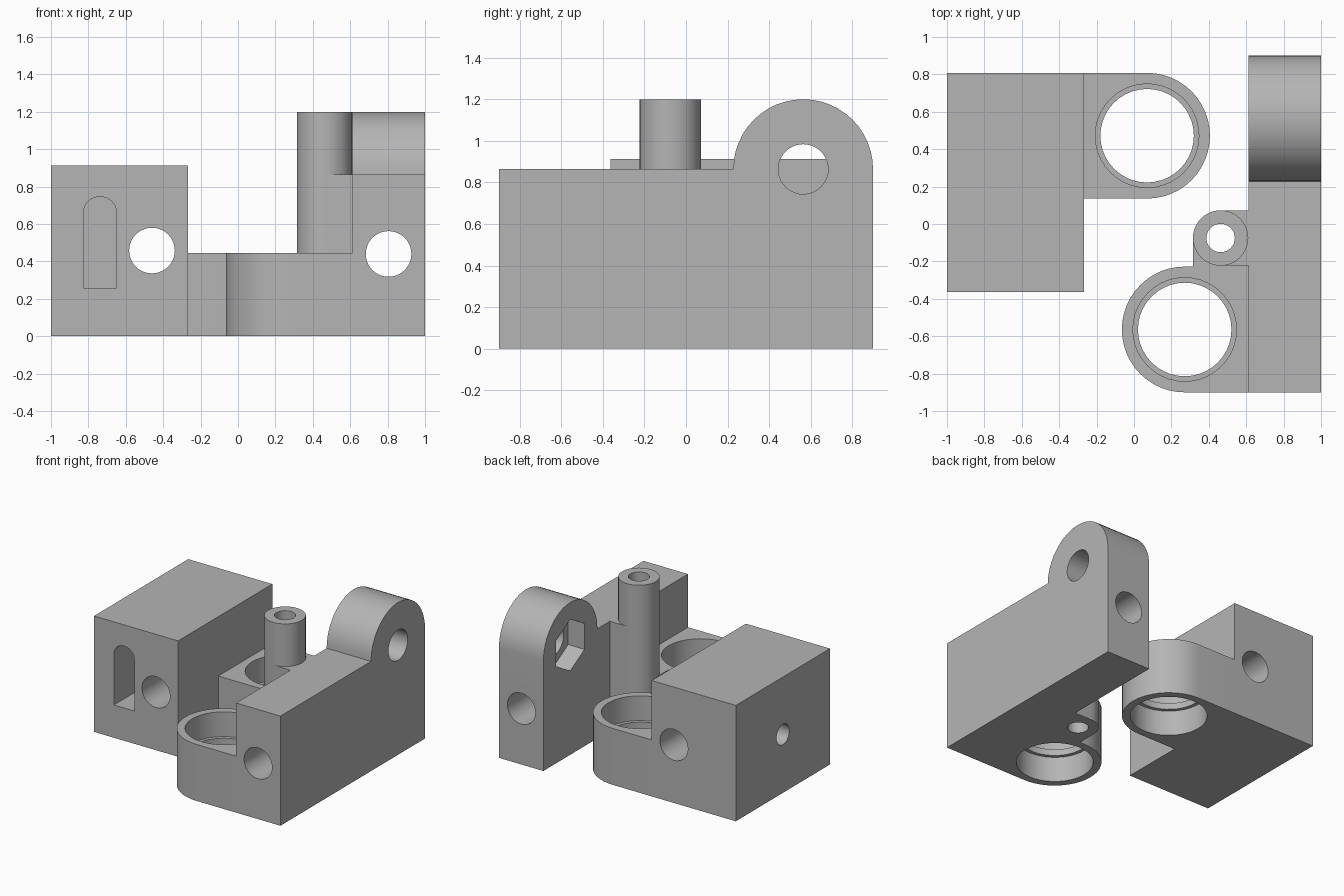
import bpy
import bmesh
from math import cos, sin, pi
from mathutils import Vector

cube = bpy.data.objects.get("Cube")
if cube:
    bpy.data.objects.remove(cube, do_unlink=True)

grey = bpy.data.materials.new("plain_grey")
grey.use_nodes = True
COLOR = (0.46, 0.46, 0.46, 1)
grey.diffuse_color = COLOR
grey.node_tree.nodes["Principled BSDF"].inputs["Base Color"].default_value = COLOR

BOSS_R, BORE_R, LIP_R, ROD_R = 0.336, 0.277, 0.25, 0.122
BOSS_TOP = 0.445


# Profiles
def rect(u0, u1, v0, v1):
    return [(u0, v0), (u1, v0), (u1, v1), (u0, v1)]


def arc(u, v, r, start=0.0, sweep=2 * pi, steps=40):
    count = steps if sweep >= 2 * pi else steps + 1
    return [(u + r * cos(start + sweep * i / steps),
             v + r * sin(start + sweep * i / steps)) for i in range(count)]


def prism(name, points, axis, lo, hi):
    """Extrude a 2D profile along an axis from lo to hi."""
    place = {"x": lambda u, v, w: (w, u, v),
             "y": lambda u, v, w: (u, w, v),
             "z": lambda u, v, w: (u, v, w)}[axis]
    bm = bmesh.new()
    face = bm.faces.new([bm.verts.new(place(u, v, lo)) for u, v in points])
    grown = bmesh.ops.extrude_face_region(bm, geom=[face])
    moved = [g for g in grown["geom"] if isinstance(g, bmesh.types.BMVert)]
    bmesh.ops.translate(bm, verts=moved, vec=Vector(place(0, 0, hi - lo)))
    bmesh.ops.recalc_face_normals(bm, faces=bm.faces)
    mesh = bpy.data.meshes.new(name)
    bm.to_mesh(mesh)
    bm.free()
    mesh.materials.append(grey)
    obj = bpy.data.objects.new(name, mesh)
    bpy.context.collection.objects.link(obj)
    return obj


def combine(body, others, operation):
    """Apply each boolean in turn and discard the tool object."""
    bpy.context.view_layer.objects.active = body
    for tool in others:
        mod = body.modifiers.new("combine", "BOOLEAN")
        mod.operation, mod.solver, mod.object = operation, "EXACT", tool
        bpy.ops.object.modifier_apply(modifier=mod.name)
        bpy.data.objects.remove(tool, do_unlink=True)


def bearing_bores(x, y):
    """Counterbores from above and below, leaving a thin lip between."""
    return [prism("bore_top", arc(x, y, BORE_R), "z", 0.25, BOSS_TOP + 0.1),
            prism("bore_bottom", arc(x, y, BORE_R), "z", -0.1, 0.2),
            prism("bore_lip", arc(x, y, LIP_R), "z", -0.2, 0.6)]


def finish(obj):
    bpy.ops.object.select_all(action="DESELECT")
    obj.select_set(True)
    bpy.context.view_layer.objects.active = obj
    bpy.ops.object.shade_smooth_by_angle(angle=pi / 6)


# Clamp block: box with a round bearing boss on its inner side
bx, by = 0.07, 0.472
clamp = prism("clamp_block", rect(-1, -0.267, -0.364, 0.808), "z", 0, 0.913)
boss = arc(bx, by, BOSS_R, -pi / 2, pi, 24) + [(-0.4, by + BOSS_R), (-0.4, by - BOSS_R)]
combine(clamp, [prism("clamp_boss", boss, "z", 0, BOSS_TOP)], "UNION")
slot = [(-0.827, 0.258), (-0.649, 0.258)] + arc(-0.738, 0.657, 0.089, 0, pi, 20)
combine(clamp, bearing_bores(bx, by) + [
    prism("rod_hole", arc(-0.46, 0.458, ROD_R), "y", -1, 1),
    prism("nut_slot", slot, "y", -0.5, 0.46),
    prism("screw_hole", arc(0.222, 0.46, 0.08), "x", -1.1, -0.46)], "DIFFERENCE")
finish(clamp)

# Hinge block: long box whose back end rises into a rounded lug
lug_y, lug_z = 0.564, 0.864
side = [(-0.9, 0), (lug_y + BOSS_R, 0)]
side += arc(lug_y, lug_z, BOSS_R, 0, pi, 24) + [(-0.9, lug_z)]
hinge = prism("hinge_block", side, "x", 0.613, 1)

# Its boss, the tall post, the web behind the post and the low filler
cx, cy = 0.271, -0.564
px, py, pr = 0.463, -0.075, 0.148
boss = arc(cx, cy, BOSS_R, pi / 2, pi, 24) + [(0.7, cy - BOSS_R), (0.7, cy + BOSS_R)]
combine(hinge, [
    prism("hinge_boss", boss, "z", 0, BOSS_TOP),
    prism("post_filler", rect(px - pr, 0.7, -0.35, py), "z", 0, BOSS_TOP),
    prism("post_web", rect(px, 0.7, py - pr, py + pr), "z", 0, lug_z),
    prism("post", arc(px, py, pr), "z", 0, 1.2)], "UNION")
combine(hinge, bearing_bores(cx, cy) + [
    prism("post_hole", arc(px, py, 0.076, steps=32), "z", -0.1, 1.3),
    prism("rod_hole", arc(0.805, 0.44, ROD_R), "y", -1, 1),
    prism("pivot_hole", arc(lug_y, lug_z, 0.12), "x", 0.5, 1.1),
    prism("nut_trap", arc(lug_y, lug_z, 0.203, pi / 2, steps=6), "x", 0.5, 0.755)],
    "DIFFERENCE")
finish(hinge)
